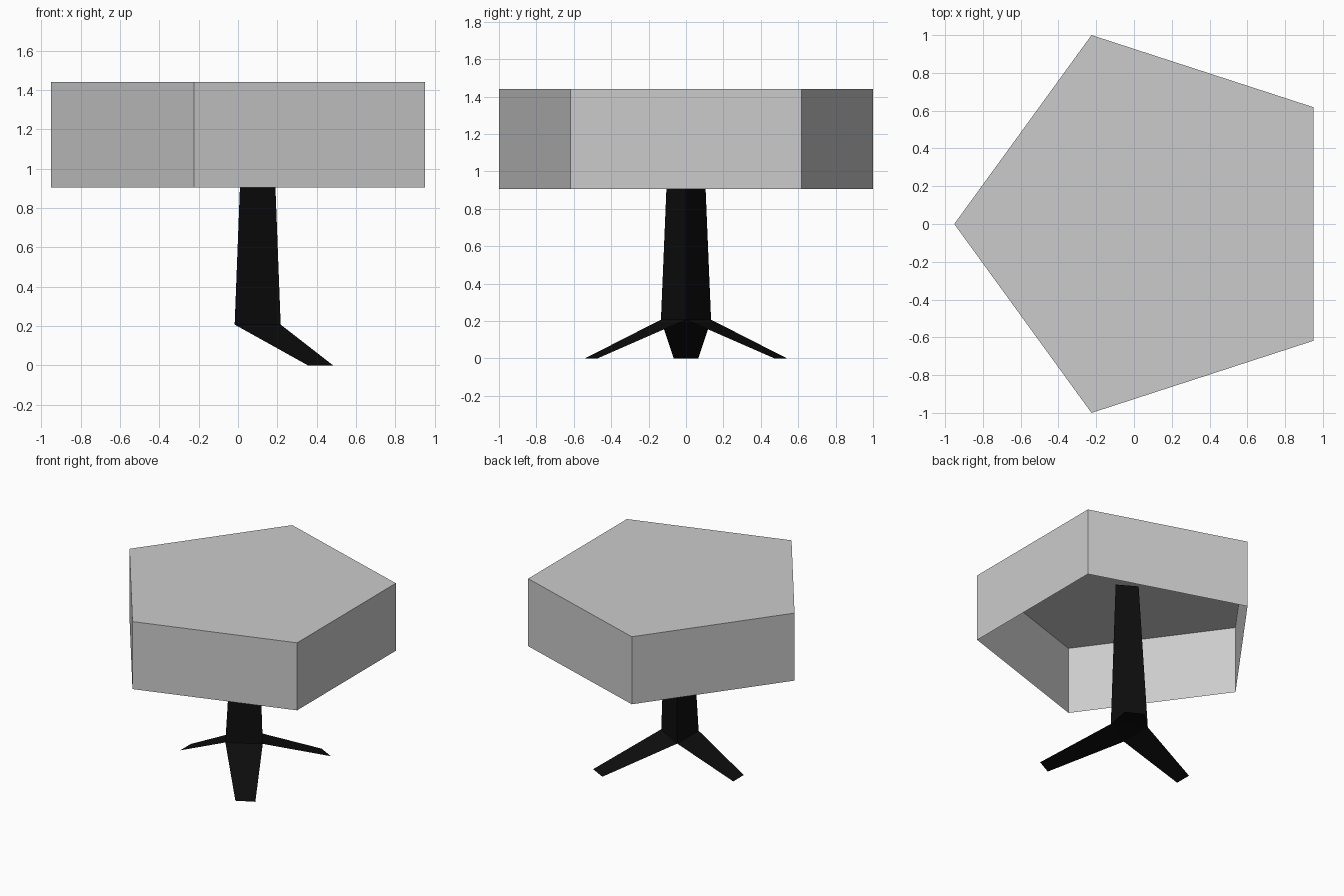
import bpy, bmesh
from math import radians, cos, sin

if "Cube" in bpy.data.objects:
    bpy.data.objects.remove(bpy.data.objects["Cube"])


def make_object(name, build, material=None):
    bm = bmesh.new()
    build(bm)
    mesh = bpy.data.meshes.new(name)
    bm.to_mesh(mesh)
    bm.free()
    obj = bpy.data.objects.new(name, mesh)
    bpy.context.collection.objects.link(obj)
    if material:
        mesh.materials.append(material)
    return obj


def ring(bm, points, z):
    return [bm.verts.new((x, y, z)) for x, y in points]


def bridge(bm, low, high):
    n = len(low)
    for i in range(n):
        j = (i + 1) % n
        bm.faces.new((low[i], low[j], high[j], high[i]))


black = bpy.data.materials.new("black")
black.diffuse_color = (0.004, 0.004, 0.004, 1)
black.use_nodes = True
black.node_tree.nodes["Principled BSDF"].inputs["Base Color"].default_value = black.diffuse_color


# five-sided hood: thin walls, closed on top and open underneath
def hood(bm):
    r = 1.0515
    pts = [(0.1 + r * cos(radians(36 + 72 * i)), r * sin(radians(36 + 72 * i)))
           for i in range(5)]
    low, high = ring(bm, pts, 0.905), ring(bm, pts, 1.44)
    bridge(bm, low, high)
    bm.faces.new(high)


base = [(0.217, 0), (-0.017, 0.134), (-0.017, -0.134)]
BASE_Z = 0.207


# tapered three-sided post
def post(bm):
    low = ring(bm, base, BASE_Z)
    high = ring(bm, [(0.172, 0), (0.028, 0.085), (0.028, -0.085)], 1.38)
    bridge(bm, low, high)
    bm.faces.new(low[::-1])
    bm.faces.new(high)


# flat sheet feet running out from each side of the post
def foot(start, end, tip_start, tip_end):
    def build(bm):
        top = ring(bm, (start, end), BASE_Z)
        tip = ring(bm, (tip_start, tip_end), 0)
        bm.faces.new((top[0], tip[0], tip[1], top[1]))
    return build


make_object("pentagon_hood", hood)
make_object("post", post, black)
make_object("left_foot", foot(base[1], base[2], (-0.46, 0.066), (-0.46, -0.066)), black)
for side, s in (("front", -1), ("back", 1)):
    make_object(side + "_foot",
                foot(base[0], (base[1][0], s * 0.134), (0.483, s * 0.473), (0.355, s * 0.54)),
                black)
